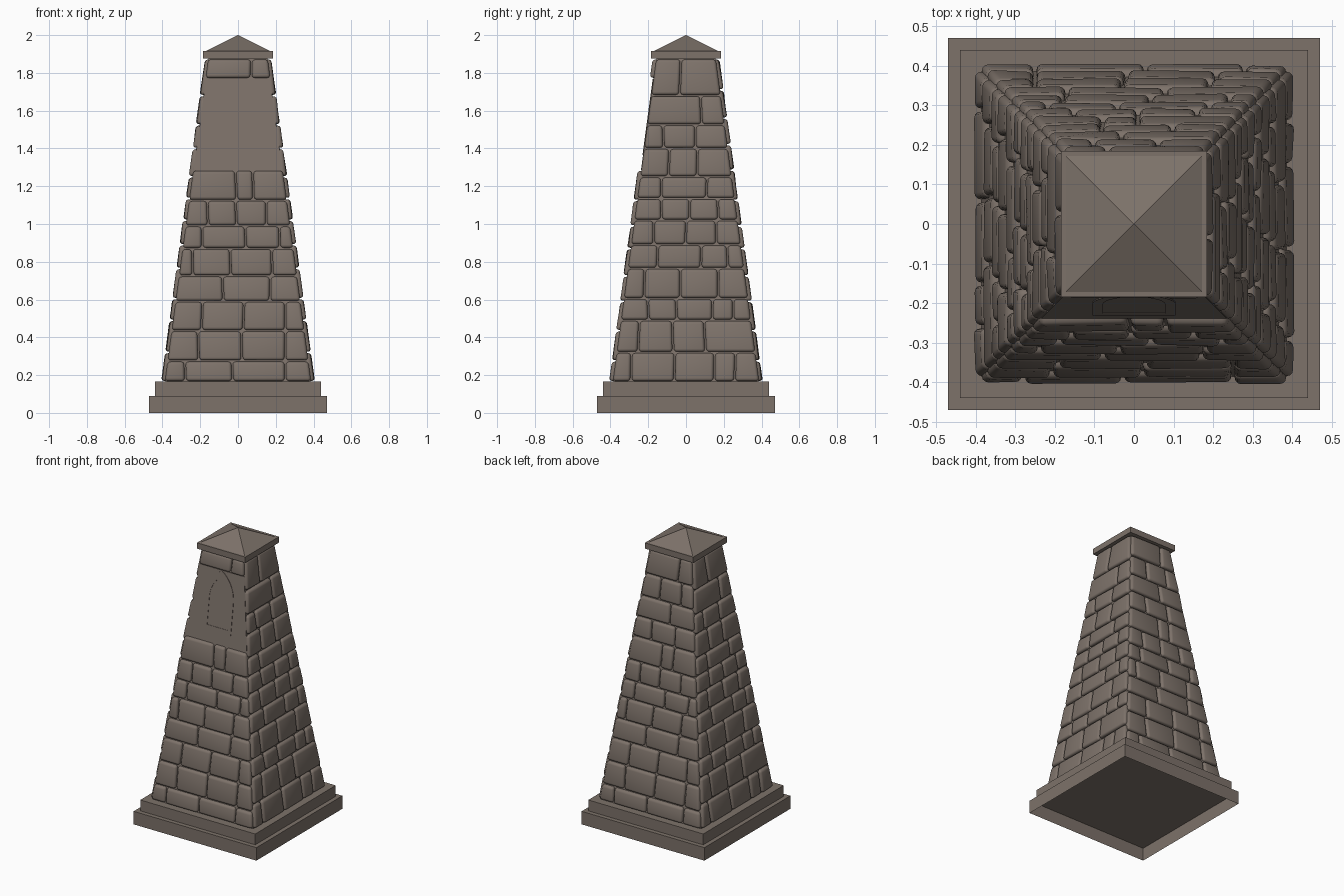
import bpy, bmesh, math, random
from mathutils import Matrix

random.seed(4)
if "Cube" in bpy.data.objects:
    bpy.data.objects.remove(bpy.data.objects["Cube"])

stone_mat = bpy.data.materials.new("warm grey stone")
stone_mat.use_nodes = True
COLOUR = (0.205, 0.168, 0.143, 1)
stone_mat.diffuse_color = COLOUR
stone_mat.node_tree.nodes["Principled BSDF"].inputs["Base Color"].default_value = COLOUR

BOTTOM, TOP = 0.165, 1.88


def half(z):
    """Half width of the tapering core at height z."""
    return 0.385 - 0.1345 * (z - BOTTOM)


def finish(bm, name):
    bmesh.ops.recalc_face_normals(bm, faces=bm.faces)
    mesh = bpy.data.meshes.new(name)
    bm.to_mesh(mesh)
    bm.free()
    mesh.materials.append(stone_mat)
    obj = bpy.data.objects.new(name, mesh)
    bpy.context.collection.objects.link(obj)
    return obj


def square(bm, r, z):
    return [bm.verts.new((x * r, y * r, z)) for x, y in ((-1, -1), (1, -1), (1, 1), (-1, 1))]


def bridge(bm, a, b):
    for i in range(len(a)):
        j = (i + 1) % len(a)
        bm.faces.new((a[i], a[j], b[j], b[i]))


def frustum(name, r0, z0, r1, z1, closed=True):
    bm = bmesh.new()
    a, b = square(bm, r0, z0), square(bm, r1, z1)
    bridge(bm, a, b)
    bm.faces.new(b)
    if closed:
        bm.faces.new(a)
    return finish(bm, name)


# Stepped plinth, hollow underneath, and the plain core
slab = frustum("plinth_lower", 0.47, 0, 0.47, 0.09, closed=False)
frustum("plinth_upper", 0.44, 0.09, 0.44, BOTTOM)
frustum("core", half(BOTTOM), BOTTOM, half(TOP), TOP)

# Cap slab and pyramid roof
frustum("cap_slab", 0.185, 1.875, 0.185, 1.915)
bm = bmesh.new()
ring = square(bm, 0.172, 1.915)
apex = bm.verts.new((0, 0, 2))
for i in range(4):
    bm.faces.new((ring[i], ring[(i + 1) % 4], apex))
bm.faces.new(ring)
finish(bm, "cap_roof")

# Courses of masonry: top height of each row and its joint positions
FRONT = [
    (0.275, (-0.28, -0.03, 0.25)), (0.435, (-0.21, 0.02, 0.25)),
    (0.59, (-0.19, 0.03, 0.25)), (0.725, (-0.08, 0.17)),
    (0.87, (-0.24, -0.04, 0.18)), (0.99, (-0.19, 0.04, 0.22)),
    (1.125, (-0.16, -0.01, 0.15)), (1.285, (-0.01, 0.08)),
]
PANEL = [(1.77, None)]
CROWN = [(1.875, (0.07,))]
UPPER = [(1.42, (-0.1, 0.08)), (1.56, (0.03,)), (1.71, (-0.06, 0.1))]
SIDE = [
    (0.32, (-0.29, -0.06, 0.15, 0.26)), (0.49, (-0.25, -0.07, 0.1)),
    (0.605, (-0.2, -0.05, 0.14, 0.25)), (0.765, (-0.22, -0.03, 0.17)),
    (0.89, (-0.15, 0.08, 0.22)), (1.02, (-0.17, 0, 0.16)),
    (1.135, (-0.13, 0.02, 0.17)), (1.25, (-0.13, 0.11)),
    (1.4, (-0.09, 0.06)), (1.525, (-0.12, 0.05)),
    (1.68, (0.08,)), (1.875, (-0.03,)),
]


def add_stone(bm, z0, z1, left, right):
    """One block; left and right give its edge position at a height."""
    gap = 0.004
    rings = []
    for front in (False, True):
        loop = []
        for z, edge, s in ((z0 + gap, left, 1), (z0 + gap, right, -1),
                           (z1 - gap, right, -1), (z1 - gap, left, 1)):
            d = 0.02 + random.uniform(-0.004, 0.003) if front else -0.02
            u = edge(z) + s * gap
            loop.append(bm.verts.new((u, -half(z) - d, z)))
        rings.append(loop)
    bridge(bm, *rings)
    for loop in rings:
        bm.faces.new(loop)


def joint(u, z_mid):
    lean = random.uniform(-0.05, 0.05)
    return lambda z: u + lean * (z - z_mid)


def wall(name, rows, turn):
    bm = bmesh.new()
    z0 = BOTTOM
    for z1, joints in rows:
        if joints is not None:
            mid = (z0 + z1) / 2
            edges = [lambda z: -half(z) - 0.006]
            edges += [joint(u, mid) for u in joints]
            edges.append(lambda z: half(z) + 0.006)
            for left, right in zip(edges, edges[1:]):
                add_stone(bm, z0, z1, left, right)
        z0 = z1
    bm.transform(Matrix.Rotation(turn * math.pi / 2, 4, "Z"))
    obj = finish(bm, name)
    bevel = obj.modifiers.new("worn_edges", "BEVEL")
    bevel.width = 0.016
    bevel.segments = 3
    bevel.limit_method = "NONE"
    bpy.ops.object.select_all(action="DESELECT")
    obj.select_set(True)
    bpy.context.view_layer.objects.active = obj
    bpy.ops.object.modifier_apply(modifier=bevel.name)
    bpy.ops.object.shade_smooth_by_angle(angle=math.radians(35))


wall("front_masonry", FRONT + PANEL + CROWN, 0)
wall("left_masonry", SIDE, 1)
wall("back_masonry", FRONT + UPPER + CROWN, 2)
wall("right_masonry", SIDE, 3)


def on_front(bm, outline, depth):
    return [bm.verts.new((x, -half(z) - depth, z)) for x, z in outline]


def plate(name, outline, depth):
    bm = bmesh.new()
    a, b = on_front(bm, outline, -0.01), on_front(bm, outline, depth)
    bridge(bm, a, b)
    bm.faces.new(a)
    bm.faces.new(b)
    return finish(bm, name)


# Smooth panel on the upper front
z0, z1 = 1.285, 1.77
plate("front_panel", [(-half(z0), z0), (half(z0), z0), (half(z1), z1), (-half(z1), z1)], 0.004)


def arch(w, base, spring, top, steps=8):
    """Pointed arch outline, both halves mirrored about the middle."""
    h = top - spring
    r = (w * w + h * h) / (2 * w)
    end = math.asin(h / r)
    side = [(w, base)]
    for i in range(steps):
        t = end * i / steps
        side.append((w - r + r * math.cos(t), spring + r * math.sin(t)))
    return side + [(0, top)] + [(-x, z) for x, z in reversed(side)]


# Blind arched window: raised frame around a flat infill
outer = arch(0.105, 1.365, 1.58, 1.768)
inner = arch(0.078, 1.395, 1.58, 1.725)
bm = bmesh.new()
loops = [on_front(bm, o, d) for o, d in ((outer, 0), (outer, 0.007), (inner, 0.007), (inner, 0))]
for a, b in zip(loops, loops[1:]):
    bridge(bm, a, b)
finish(bm, "window_frame")
plate("window_infill", inner, 0.005)
